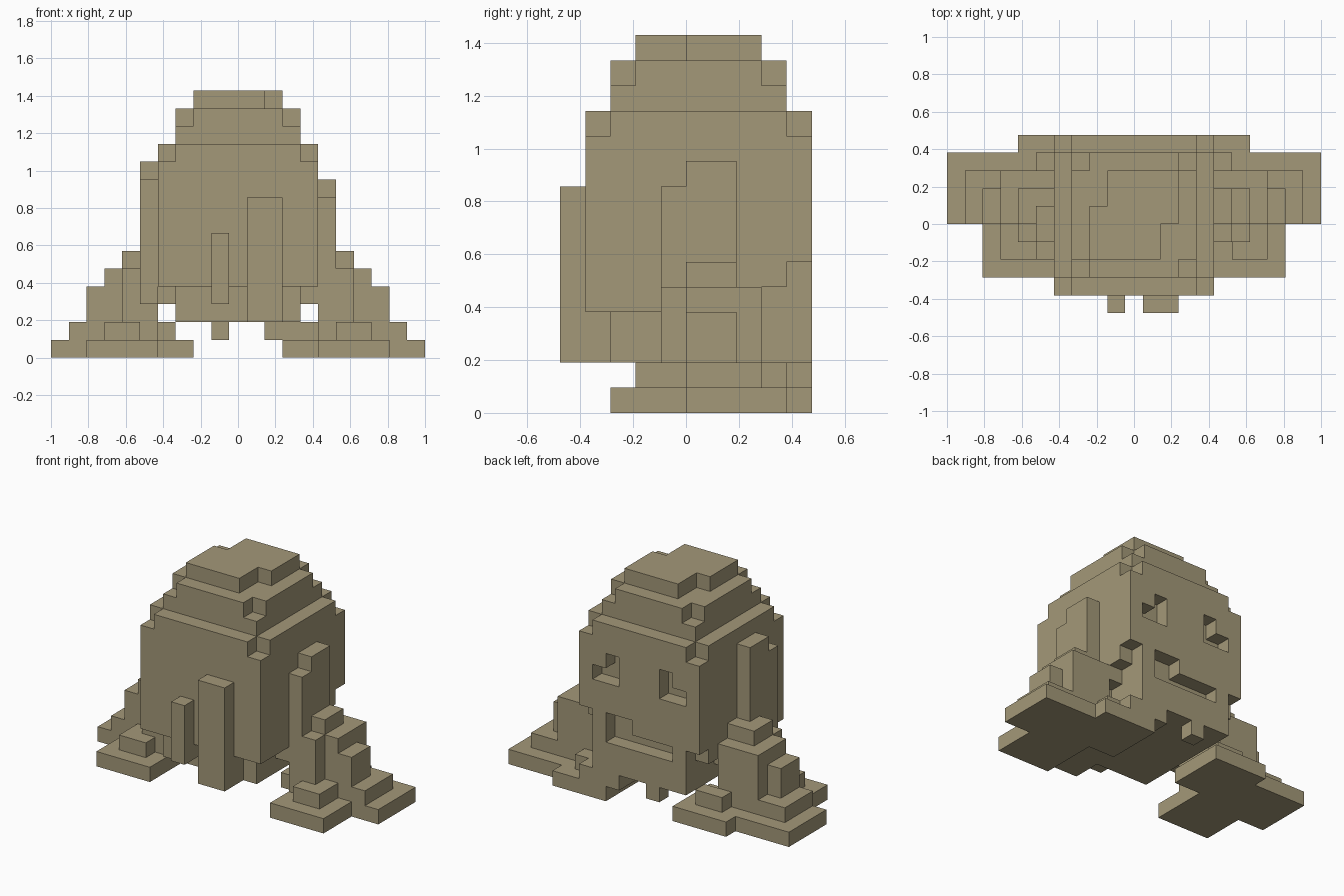
import bpy, bmesh
from itertools import product
from mathutils import Vector

if "Cube" in bpy.data.objects:
    bpy.data.objects.remove(bpy.data.objects["Cube"])

U = 2 / 21                      # edge of one cell
ORIGIN = Vector((-1, -5 * U, 0))

clay = bpy.data.materials.new("olive_clay")
COLOUR = (0.37, 0.315, 0.19, 1)
clay.diffuse_color = COLOUR
clay.use_nodes = True
clay.node_tree.nodes["Principled BSDF"].inputs["Base Color"].default_value = COLOUR


def cells(*boxes):
    """Grid cells filled by boxes given as (x0, x1, y0, y1, z0, z1)."""
    found = set()
    for x0, x1, y0, y1, z0, z1 in boxes:
        found |= set(product(range(x0, x1), range(y0, y1), range(z0, z1)))
    return found


def corners(x0, x1, y0, y1, z):
    """The four corner cells of one layer."""
    return set(product((x0, x1 - 1), (y0, y1 - 1), (z,)))


def mirrored(filled):
    return {(20 - x, y, z) for x, y, z in filled}


def build(name, filled):
    """Skin the outside of a set of cells, merging flat areas."""
    bm = bmesh.new()
    for cell in filled:
        for axis, side in product(range(3), (0, 1)):
            step = list(cell)
            step[axis] += 2 * side - 1
            if tuple(step) in filled:
                continue
            a, b = (axis + 1) % 3, (axis + 2) % 3
            quad = []
            for s, t in ((0, 0), (1, 0), (1, 1), (0, 1)):
                p = Vector(cell)
                p[axis] += side
                p[a] += s
                p[b] += t
                quad.append(bm.verts.new(p * U + ORIGIN))
            bm.faces.new(quad if side else quad[::-1])
    bmesh.ops.remove_doubles(bm, verts=bm.verts, dist=U / 50)
    bmesh.ops.dissolve_limit(bm, angle_limit=0.02, verts=bm.verts, edges=bm.edges)
    mesh = bpy.data.meshes.new(name)
    bm.to_mesh(mesh)
    bm.free()
    mesh.materials.append(clay)
    obj = bpy.data.objects.new(name, mesh)
    bpy.context.collection.objects.link(obj)


# Head block with rounded top corners, a narrower jaw and stepped dome
head = cells((6, 15, 1, 10, 4, 12), (7, 14, 2, 10, 2, 4), (7, 14, 2, 9, 12, 14))
head -= corners(6, 15, 1, 10, 11) | corners(7, 14, 2, 9, 13)

# Eye sockets, one cell deep and L-shaped
socket = cells((12, 13, 9, 10, 8, 10), (13, 14, 9, 10, 8, 9))
head -= socket | mirrored(socket)

# Ragged mouth with a gap at each cheek
head -= cells((8, 13, 9, 10, 4, 5), (11, 13, 9, 10, 5, 6),
              (14, 15, 9, 10, 4, 6), (14, 15, 8, 9, 4, 5),
              (6, 7, 9, 10, 4, 5))
build("head", head)

# Crown with two notched corners
build("crown", cells((8, 13, 3, 8, 14, 15))
      - cells((8, 9, 6, 8, 14, 15), (12, 13, 3, 5, 14, 15)))

# Strips hanging on the side away from the mouth, and a chin drip
build("wide_strip", cells((11, 13, 0, 1, 2, 9), (11, 13, 1, 2, 2, 4)))
build("thin_strip", cells((9, 10, 0, 1, 3, 7), (9, 10, 1, 2, 3, 4)))
build("chin_drip", cells((9, 10, 9, 10, 1, 2)))

# Side strips, running down into the feet
build("left_side_strip", cells((15, 16, 4, 5, 3, 9), (15, 16, 5, 7, 3, 10),
                               (14, 15, 4, 7, 3, 4)))
build("right_side_strip", cells((5, 6, 3, 4, 3, 10), (5, 6, 4, 6, 3, 11),
                                (6, 7, 4, 7, 3, 4)))

# Stepped foot mound, shared by both sides
foot = cells((15, 19, 2, 9, 0, 1), (19, 21, 5, 9, 0, 1), (13, 17, 6, 10, 0, 1),
             (15, 20, 5, 8, 1, 2), (16, 18, 3, 5, 1, 2), (14, 16, 8, 9, 1, 2),
             (15, 19, 5, 7, 2, 4), (15, 18, 5, 8, 2, 5),
             (15, 17, 4, 5, 1, 5), (15, 17, 5, 7, 5, 6))
build("right_foot", mirrored(foot))

# The left foot also joins the jaw
build("left_foot", foot | cells((12, 15, 8, 10, 1, 2)))
